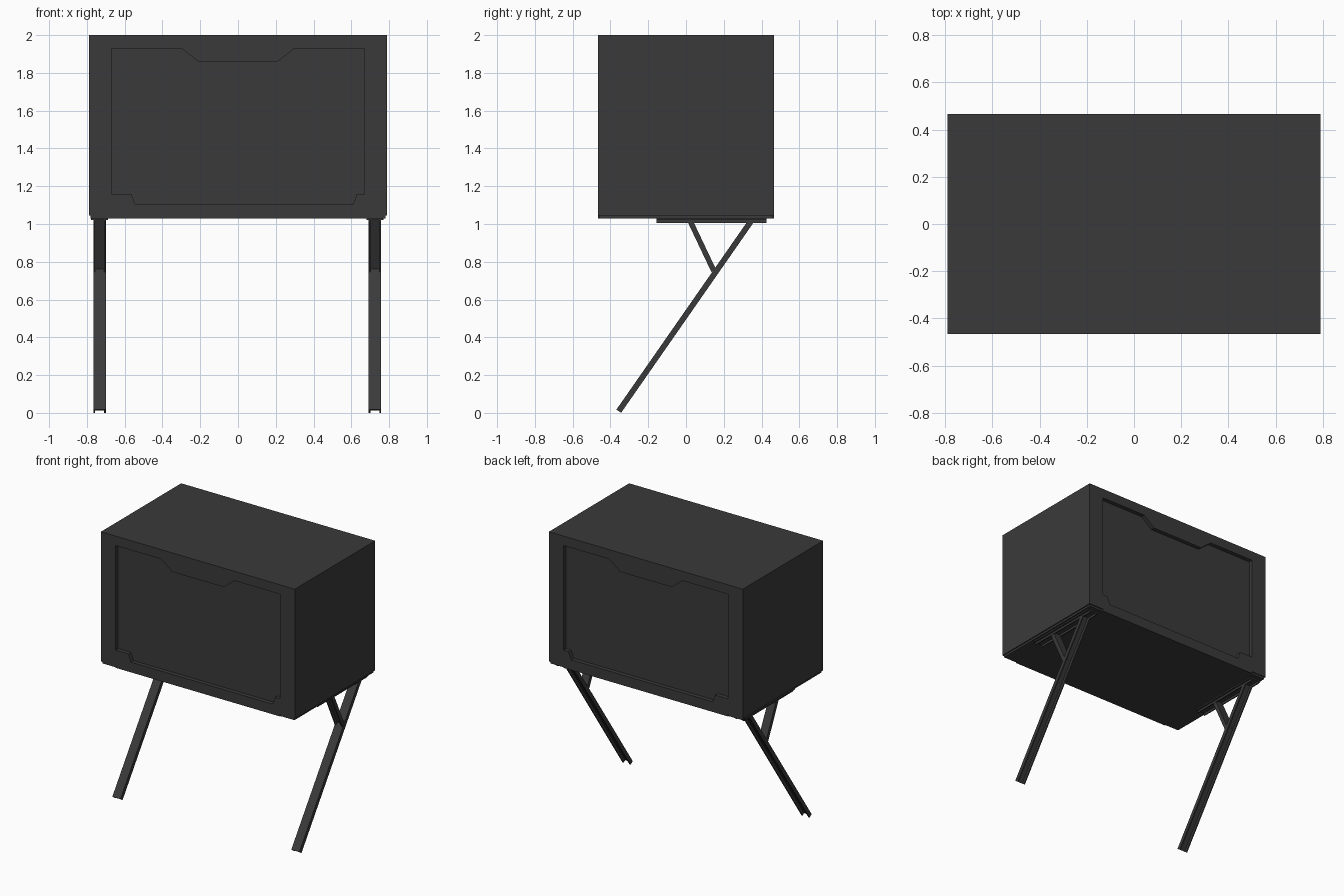
import bpy, bmesh
from mathutils import Vector

cube = bpy.data.objects.get("Cube")
if cube:
    bpy.data.objects.remove(cube, do_unlink=True)

metal = bpy.data.materials.new("dark_grey_metal")
metal.use_nodes = True
colour = (0.042, 0.042, 0.042, 1)
metal.diffuse_color = colour
metal.node_tree.nodes["Principled BSDF"].inputs["Base Color"].default_value = colour


def finish(name, bm):
    bmesh.ops.recalc_face_normals(bm, faces=bm.faces)
    mesh = bpy.data.meshes.new(name)
    bm.to_mesh(mesh)
    bm.free()
    mesh.materials.append(metal)
    obj = bpy.data.objects.new(name, mesh)
    bpy.context.collection.objects.link(obj)
    return obj


def add_loop(bm, points):
    verts = [bm.verts.new(p) for p in points]
    return [bm.edges.new((v, verts[i - 1])) for i, v in enumerate(verts)]


def extrude(bm, faces, vector):
    new = bmesh.ops.extrude_face_region(bm, geom=faces)["geom"]
    moved = [g for g in new if isinstance(g, bmesh.types.BMVert)]
    bmesh.ops.translate(bm, verts=moved, vec=vector)


def box(name, low, high):
    bm = bmesh.new()
    bmesh.ops.create_cube(bm, size=1)
    low, high = Vector(low), Vector(high)
    bmesh.ops.scale(bm, verts=bm.verts, vec=high - low)
    bmesh.ops.translate(bm, verts=bm.verts, vec=(low + high) / 2)
    return finish(name, bm)


def channel(name, start, end, up, width, depth, wall):
    """U-section bar whose closed web faces towards up."""
    start, end = Vector(start), Vector(end)
    along = end - start
    side = Vector((1, 0, 0))
    normal = side.cross(along).normalized()
    if normal.dot(Vector(up)) < 0:
        normal.negate()
    w, d, i = width / 2, depth / 2, width / 2 - wall
    section = [(-w, -d), (-w, d), (w, d), (w, -d),
               (i, -d), (i, d - wall), (-i, d - wall), (-i, -d)]
    bm = bmesh.new()
    face = bm.faces.new([bm.verts.new(start + side * a + normal * b) for a, b in section])
    extrude(bm, [face], along)
    return finish(name, bm)


# Casing: a frame with a shaped opening at front and back
W, D, TOP, BASE = 0.79, 0.467, 2.0, 1.03
POST, SILL = 0.67, 1.045
outer = [(-W, SILL), (-POST, SILL), (-POST, BASE), (POST, BASE),
         (POST, SILL), (W, SILL), (W, TOP), (-W, TOP)]
opening = [(-POST, 1.16), (-0.565, 1.16), (-0.545, 1.105), (0.61, 1.105),
           (0.63, 1.16), (POST, 1.16), (POST, 1.93), (0.3, 1.93),
           (0.21, 1.86), (-0.21, 1.86), (-0.3, 1.93), (-POST, 1.93)]
bm = bmesh.new()
edges = []
for outline in (outer, opening):
    edges += add_loop(bm, [(x, -D, z) for x, z in outline])
bmesh.ops.triangle_fill(bm, edges=edges, use_beauty=True)
extrude(bm, bm.faces[:], (0, 2 * D, 0))
finish("casing", bm)

# Recessed panels filling the opening
bm = bmesh.new()
inset = D - 0.03
face = bm.faces.new([bm.verts.new((x, -inset, z)) for x, z in opening])
extrude(bm, [face], (0, 2 * inset, 0))
finish("recessed_panels", bm)

# Base plate
box("base_plate", (-0.782, -0.46, BASE), (0.782, 0.46, SILL + 0.01))

# Folding legs on either side
for label, x in (("right", -0.733), ("left", 0.725)):
    box(label + "_mount_plate", (x - 0.045, -0.155, 1.02), (x + 0.045, 0.425, 1.031))
    channel(label + "_rail", (x, -0.155, 1.016), (x, 0.425, 1.016), (0, 0, 1), 0.065, 0.024, 0.008)
    channel(label + "_leg", (x, 0.348, 1.02), (x, -0.356, 0.009), (0, -1, 1), 0.066, 0.03, 0.009)
    channel(label + "_strut", (x, 0.02, 1.02), (x, 0.147, 0.752), (0, 1, 1), 0.062, 0.028, 0.008)
